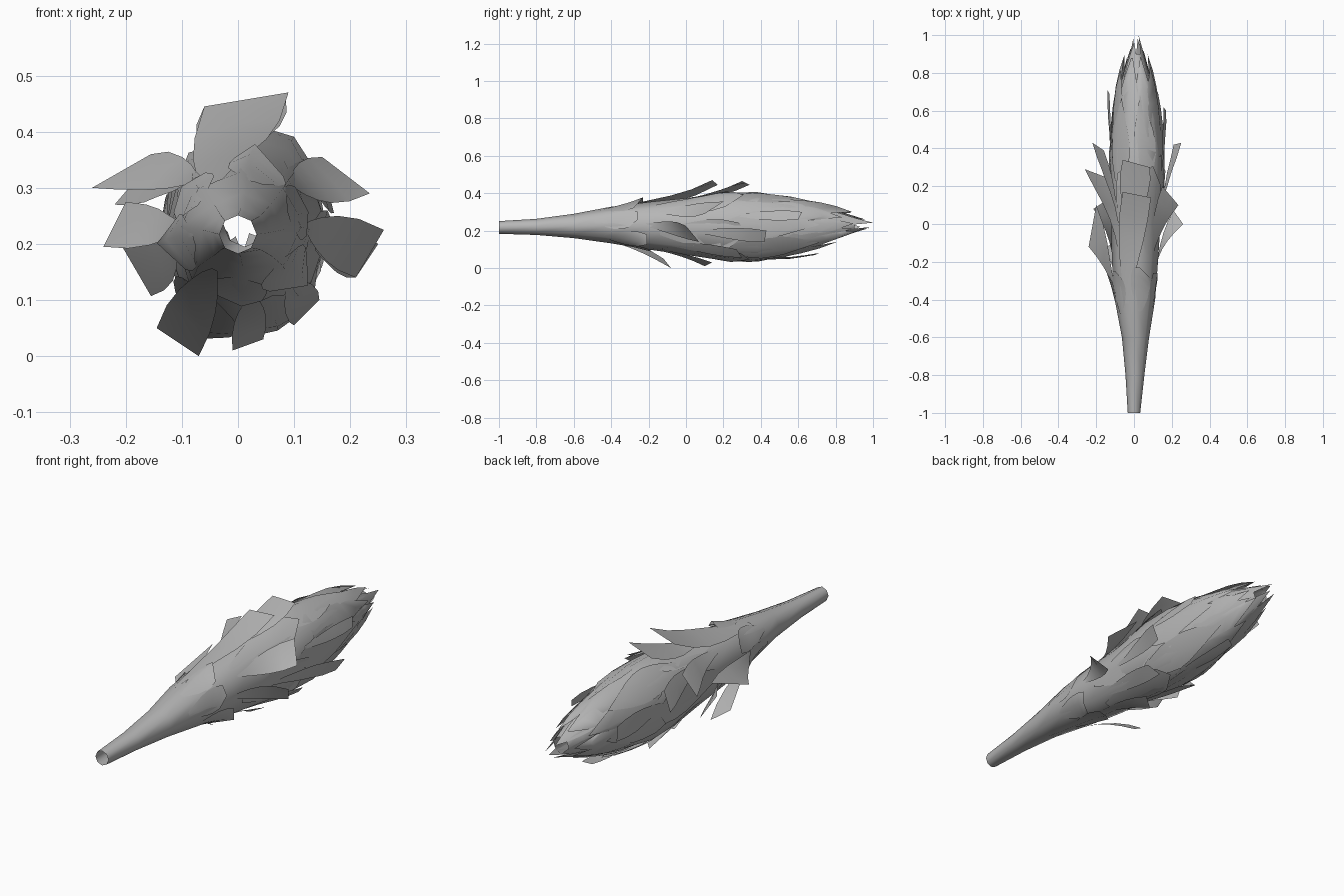
import bpy, bmesh, math, random

random.seed(4)
if "Cube" in bpy.data.objects:
    bpy.data.objects.remove(bpy.data.objects["Cube"], do_unlink=True)

grey = bpy.data.materials.new("plain grey")
grey.use_nodes = True
colour = (0.47, 0.47, 0.47, 1)
grey.diffuse_color = colour
grey.node_tree.nodes["Principled BSDF"].inputs["Base Color"].default_value = colour

# Body sections: y, centre x, centre z, half width, half height
SECTIONS = [
    (-1.0, 0.0, 0.217, 0.033, 0.034), (-0.8, 0.005, 0.220, 0.050, 0.043),
    (-0.6, 0.008, 0.225, 0.072, 0.065), (-0.4, 0.005, 0.230, 0.107, 0.098),
    (-0.2, 0.005, 0.226, 0.122, 0.127), (0.0, 0.010, 0.222, 0.130, 0.152),
    (0.2, 0.014, 0.222, 0.147, 0.181), (0.38, 0.015, 0.220, 0.147, 0.186),
    (0.55, 0.015, 0.223, 0.126, 0.155), (0.7, 0.012, 0.228, 0.096, 0.112),
    (0.82, 0.012, 0.232, 0.062, 0.070), (0.9, 0.012, 0.235, 0.038, 0.040),
    (1.0, 0.012, 0.237, 0.012, 0.012)]


def section(y):
    y = max(-1.0, min(1.0, y))
    for a, b in zip(SECTIONS, SECTIONS[1:]):
        if y <= b[0]:
            t = (y - a[0]) / (b[0] - a[0])
            return [p + (q - p) * t for p, q in zip(a[1:], b[1:])]


def surface(angle, y, factor=1.0):
    cx, cz, rx, rz = section(y)
    return (cx + rx * factor * math.cos(angle), y, cz + rz * factor * math.sin(angle))


def to_polar(x, y, z, near):
    """Angle, y and radial factor of a point, with the angle kept close to near."""
    cx, cz, rx, rz = section(y)
    u, v = (x - cx) / rx, (z - cz) / rz
    angle = math.atan2(v, u)
    angle += math.tau * round((near - angle) / math.tau)
    return angle, y, math.hypot(u, v)


def add_grid(bm, rows, closed=False):
    grid = [[bm.verts.new(p) for p in row] for row in rows]
    for a, b in zip(grid, grid[1:]):
        n = len(a)
        for j in range(n if closed else n - 1):
            k = (j + 1) % n
            bm.faces.new((a[j], b[j], b[k], a[k]))


def finish(bm, name):
    mesh = bpy.data.meshes.new(name)
    bm.to_mesh(mesh)
    bm.free()
    mesh.materials.append(grey)
    for p in mesh.polygons:
        p.use_smooth = True
    ob = bpy.data.objects.new(name, mesh)
    bpy.context.collection.objects.link(ob)


def feather(bm, y0, a0, low, mid, high):
    """Sheet that hugs the body from a narrow root, widest past the middle,
    then lifts to three tip points."""
    centre = (low[0] + high[0]) / 2
    rows = []
    for i in range(6):
        t = i / 5
        width = 0.3 + 0.99 * math.sin(0.75 * math.pi * t)
        row = []
        for a, y, f in (low, mid, high):
            angle = a0 + (centre - a0) * t + (a - centre) * width
            row.append(surface(angle, y0 + (y - y0) * t, 0.96 + (f - 0.96) * t ** 1.7))
        rows.append(row)
    add_grid(bm, rows)


# Hollow tapering body, open at both ends
bm = bmesh.new()
SIDES = 8
add_grid(bm, [[surface(math.tau * j / SIDES, s[0]) for j in range(SIDES)]
              for s in SECTIONS[:-1]], closed=True)
finish(bm, "body")

# Large raised feathers: root y, root angle, lower corner, upper corner
RAISED = [
    (-0.42, 116, (0.09, 0.14, 0.47), (-0.06, 0.17, 0.445)),
    (-0.05, 102, (0.085, 0.30, 0.465), (-0.06, 0.34, 0.445)),
    (-0.15, 135, (-0.155, 0.25, 0.36), (-0.26, 0.29, 0.30)),
    (0.05, 145, (-0.16, 0.39, 0.34), (-0.22, 0.43, 0.27)),
    (-0.40, 180, (-0.20, 0.10, 0.275), (-0.24, -0.12, 0.195)),
    (-0.20, 190, (-0.215, 0.08, 0.21), (-0.155, 0.12, 0.107)),
    (-0.45, 240, (-0.145, -0.12, 0.05), (-0.07, -0.08, 0.0)),
    (-0.20, 280, (-0.01, 0.10, 0.01), (0.045, 0.14, 0.03)),
    (-0.22, 2, (0.21, 0.07, 0.14), (0.26, 0.0, 0.225)),
    (-0.15, 38, (0.235, 0.10, 0.29), (0.15, 0.20, 0.355)),
    (0.05, 350, (0.21, 0.42, 0.14), (0.25, 0.43, 0.20)),
    (-0.12, 315, (0.10, 0.30, 0.055), (0.145, 0.27, 0.10)),
    (0.35, 282, (0.0, 0.69, 0.07), (0.04, 0.71, 0.08)),
    (0.28, 20, (0.17, 0.60, 0.26), (0.155, 0.62, 0.30)),
    (0.35, 170, (-0.13, 0.69, 0.28), (-0.14, 0.71, 0.22))]
bm = bmesh.new()
for y0, deg, low, high in RAISED:
    a0 = math.radians(deg)
    middle = [(p + q) / 2 for p, q in zip(low, high)]
    feather(bm, y0, a0, to_polar(*low, a0), to_polar(*middle, a0), to_polar(*high, a0))
finish(bm, "raised_feathers")

# Rows of close-lying pointed feathers:
# name, count, root y, shoulder y, tip y, half angle, lift at tip, start angle
ROWS = [
    ("front_feathers", 6, -0.45, -0.27, -0.22, 22, 1.16, 20),
    ("middle_feathers", 6, -0.12, 0.25, 0.35, 22, 1.04, 50),
    ("rear_feathers", 6, 0.20, 0.52, 0.70, 20, 1.2, 12),
    ("tail_feathers", 6, 0.36, 0.66, 0.84, 20, 1.35, 38),
    ("tip_feathers", 6, 0.50, 0.78, 0.93, 23, 1.6, 5)]
for name, count, y0, ys, yt, half, lift, start in ROWS:
    bm = bmesh.new()
    for i in range(count):
        a0 = math.radians(start + 360 * i / count + random.uniform(-8, 8))
        w = math.radians(half)
        dy = random.uniform(-0.05, 0.05)
        skew = random.uniform(-0.15, 0.15)
        feather(bm, y0 + dy, a0, (a0 - w, ys + dy, 1.04),
                (a0 + skew, yt + dy, lift + random.uniform(-0.15, 0.15)),
                (a0 + w, ys + dy + 0.05, 1.04))
    finish(bm, name)

# Long feathers closing in on the very tip
bm = bmesh.new()
for i, yt in enumerate((1.0, 0.96, 0.93, 0.98)):
    a0 = math.radians(25 + 90 * i)
    feather(bm, 0.62, a0, (a0 - 0.5, 0.88, 1.05), (a0, yt, 1.1), (a0 + 0.5, 0.9, 1.05))
finish(bm, "end_feathers")
